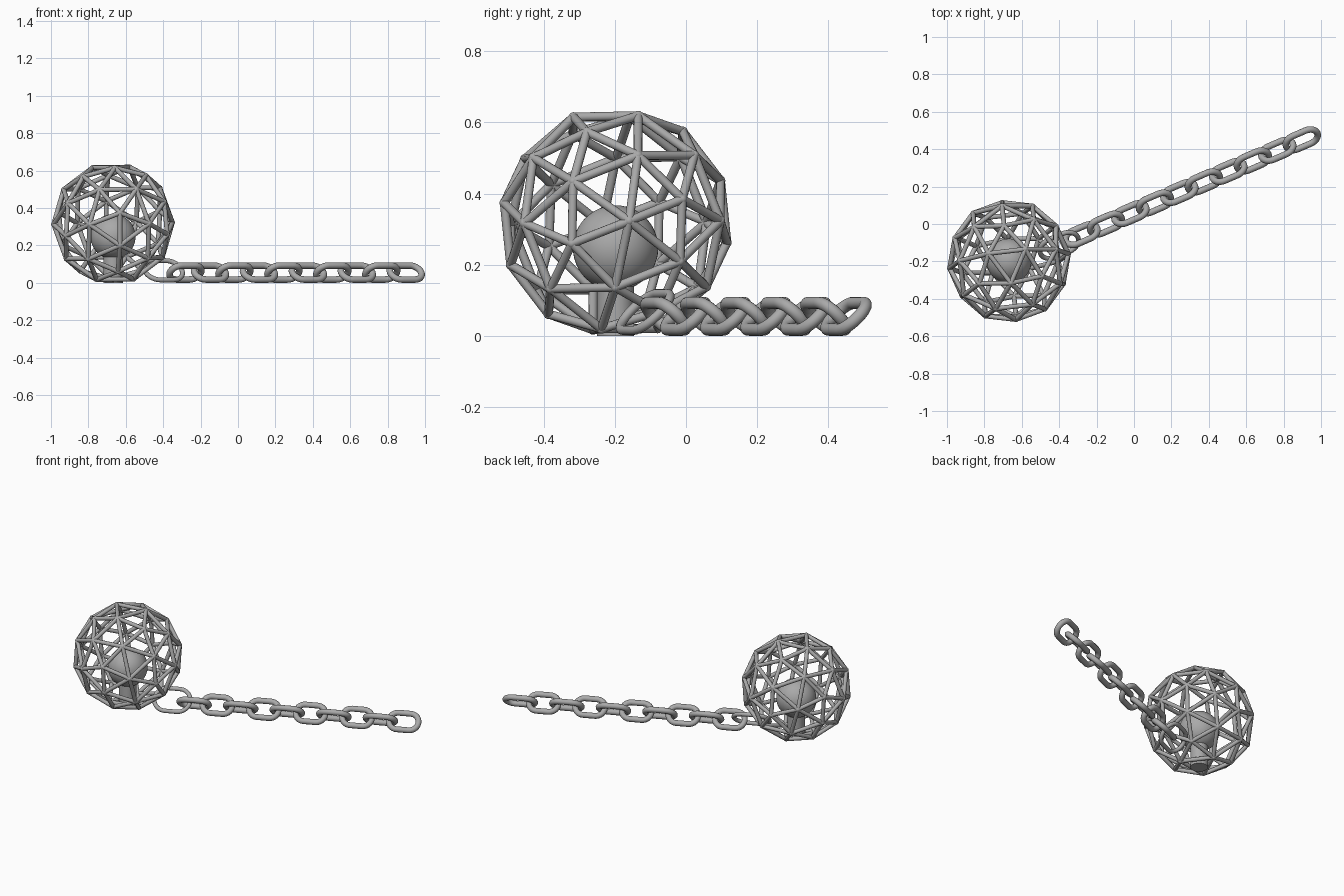
import bpy, bmesh
from math import sin, cos, pi, radians, sqrt
from mathutils import Vector, Matrix

if "Cube" in bpy.data.objects:
    bpy.data.objects.remove(bpy.data.objects["Cube"])

steel = bpy.data.materials.new("grey steel")
steel.use_nodes = True
GREY = (0.4, 0.4, 0.4, 1)
steel.diffuse_color = GREY
steel.node_tree.nodes["Principled BSDF"].inputs["Base Color"].default_value = GREY


def finish(name, bm, matrix=Matrix()):
    """Turn a bmesh into a smooth shaded steel object."""
    bmesh.ops.recalc_face_normals(bm, faces=bm.faces)
    mesh = bpy.data.meshes.new(name)
    bm.to_mesh(mesh)
    bm.free()
    mesh.materials.append(steel)
    obj = bpy.data.objects.new(name, mesh)
    obj.matrix_world = matrix
    bpy.context.collection.objects.link(obj)
    bpy.ops.object.select_all(action="DESELECT")
    obj.select_set(True)
    bpy.context.view_layer.objects.active = obj
    bpy.ops.object.shade_smooth_by_angle(angle=radians(50))
    return obj


def add_rod(bm, a, b, radius, sides=12):
    d = b - a
    place = Matrix.Translation((a + b) / 2) @ d.to_track_quat("Z", "Y").to_matrix().to_4x4()
    bmesh.ops.create_cone(bm, cap_ends=True, segments=sides, radius1=radius,
                          radius2=radius, depth=d.length, matrix=place)


def make_link(name, centre, length, half_width, tube, axis, across, sides=14, arc=14):
    """Round-ended chain link: a tube swept along a stadium path."""
    straight = length / 2 - tube - half_width
    bm = bmesh.new()
    rings = []
    for end in (1, -1):
        for i in range(arc + 1):
            t = -pi / 2 + pi * i / arc
            out = Vector((cos(t), sin(t), 0)) * end
            mid = Vector((straight * end, 0, 0)) + out * half_width
            rings.append([bm.verts.new(mid + out * tube * cos(k * 2 * pi / sides)
                                       + Vector((0, 0, tube * sin(k * 2 * pi / sides))))
                          for k in range(sides)])
    for i, ring in enumerate(rings):
        after = rings[(i + 1) % len(rings)]
        for k in range(sides):
            n = (k + 1) % sides
            bm.faces.new((ring[k], ring[n], after[n], after[k]))
    turn = Matrix((axis, across, axis.cross(across))).transposed().to_4x4()
    return finish(name, bm, Matrix.Translation(centre) @ turn)


# Geodesic cage: icosahedron corners plus its edge midpoints, tilted
CENTRE = Vector((-0.668, -0.198, 0.318))
CAGE_RADIUS = 0.32
ROD = 0.0125
u = Vector((0.993, 0.119, 0.015)).normalized()
v = Vector((-0.116, 0.922, 0.370))
v = (v - u * v.dot(u)).normalized()
w = u.cross(v)
phi = (1 + sqrt(5)) / 2
corners = []
for s in (1, -1):
    for t in (1, -1):
        for a, b in ((u, v), (v, w), (w, u)):
            corners.append((a * phi * s + b * t).normalized())
nodes = list(corners)
for i, a in enumerate(corners):
    for b in corners[:i]:
        if (a - b).length < 1.1:
            nodes.append((a + b).normalized())

bm = bmesh.new()
for i, a in enumerate(nodes):
    pa = CENTRE + a * CAGE_RADIUS
    bmesh.ops.create_uvsphere(bm, u_segments=12, v_segments=8, radius=ROD * 1.1,
                              matrix=Matrix.Translation(pa))
    for b in nodes[:i]:
        if (a - b).length < 0.7:
            add_rod(bm, pa, CENTRE + b * CAGE_RADIUS, ROD)
finish("cage", bm)

# Inner ball on its short post
bm = bmesh.new()
bmesh.ops.create_uvsphere(bm, u_segments=48, v_segments=24, radius=0.12)
finish("inner_ball", bm, Matrix.Translation((CENTRE.x, CENTRE.y, 0.247)))
bm = bmesh.new()
add_rod(bm, Vector((CENTRE.x, CENTRE.y, 0)), Vector((CENTRE.x, CENTRE.y, 0.16)), 0.052, 32)
finish("ball_post", bm)

# Chain: ten links, alternately leaning each way about the chain's line
angle = radians(23.3)
along = Vector((cos(angle), sin(angle), 0))
side = Vector((-sin(angle), cos(angle), 0))
up = Vector((0, 0, 1))
lean = [(up + side).normalized(), (up - side).normalized()]
tip = Vector((0.996, 0.493, 0.055))
PITCH, LENGTH, COUNT = 0.1425, 0.216, 10
for i in range(COUNT):
    centre = tip - along * (LENGTH / 2 + i * PITCH)
    make_link(f"chain_link_{i + 1}", centre, LENGTH, 0.053, 0.0175, along, lean[i % 2])

# Larger, thinner link joining the chain to the cage
make_link("cage_link", Vector((-0.40, -0.115, 0.067)), 0.245, 0.073, 0.013, along, lean[0])
